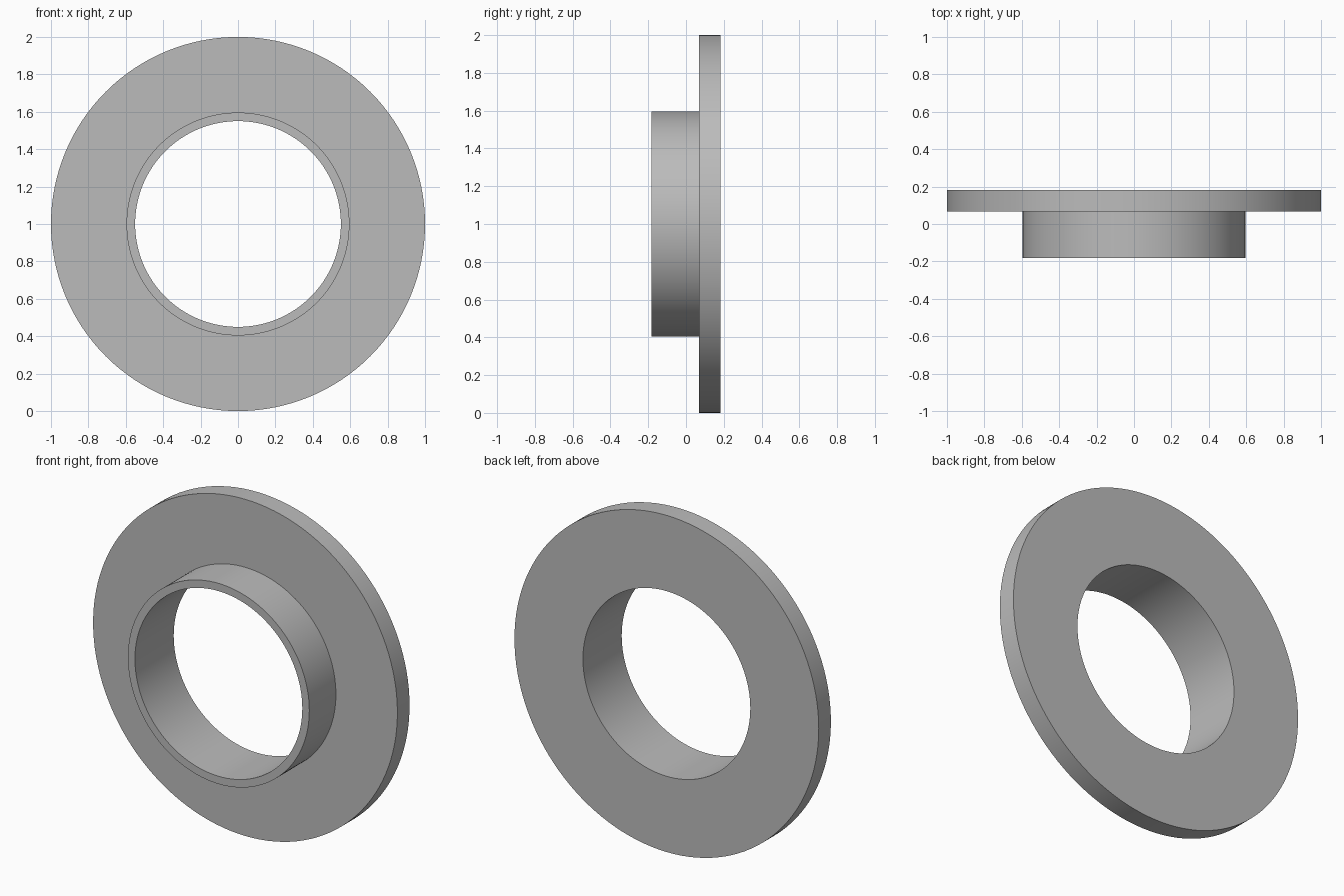
import bpy
import bmesh
import math
from mathutils import Matrix, Vector

cube = bpy.data.objects.get("Cube")
if cube:
    bpy.data.objects.remove(cube, do_unlink=True)

SEGMENTS = 128
BORE, COLLAR, RIM = 0.55, 0.596, 1.0
FRONT, STEP, BACK = -0.182, 0.068, 0.182

grey = bpy.data.materials.new("plain grey")
grey.use_nodes = True
colour = (0.5, 0.5, 0.5, 1)
grey.diffuse_color = colour
grey.node_tree.nodes["Principled BSDF"].inputs["Base Color"].default_value = colour

# Flanged collar: stepped cross-section as (radius, depth), closed and spun about the y axis
profile = [(BORE, FRONT), (COLLAR, FRONT), (COLLAR, STEP),
           (RIM, STEP), (RIM, BACK), (BORE, BACK)]
bm = bmesh.new()
rings = []
for i in range(SEGMENTS):
    turn = Matrix.Rotation(math.tau * i / SEGMENTS, 3, 'Y')
    rings.append([bm.verts.new(turn @ Vector((r, y, 0)) + Vector((0, 0, 1)))
                  for r, y in profile])
for i, ring in enumerate(rings):
    following = rings[(i + 1) % SEGMENTS]
    for j in range(len(profile)):
        k = (j + 1) % len(profile)
        bm.faces.new((ring[j], ring[k], following[k], following[j]))
bmesh.ops.recalc_face_normals(bm, faces=bm.faces)

mesh = bpy.data.meshes.new("flanged_collar")
bm.to_mesh(mesh)
bm.free()
mesh.materials.append(grey)
collar = bpy.data.objects.new("flanged_collar", mesh)
bpy.context.collection.objects.link(collar)

# Smooth round walls with sharp rims
bpy.ops.object.select_all(action='DESELECT')
collar.select_set(True)
bpy.context.view_layer.objects.active = collar
bpy.ops.object.shade_smooth_by_angle(angle=math.radians(30))
